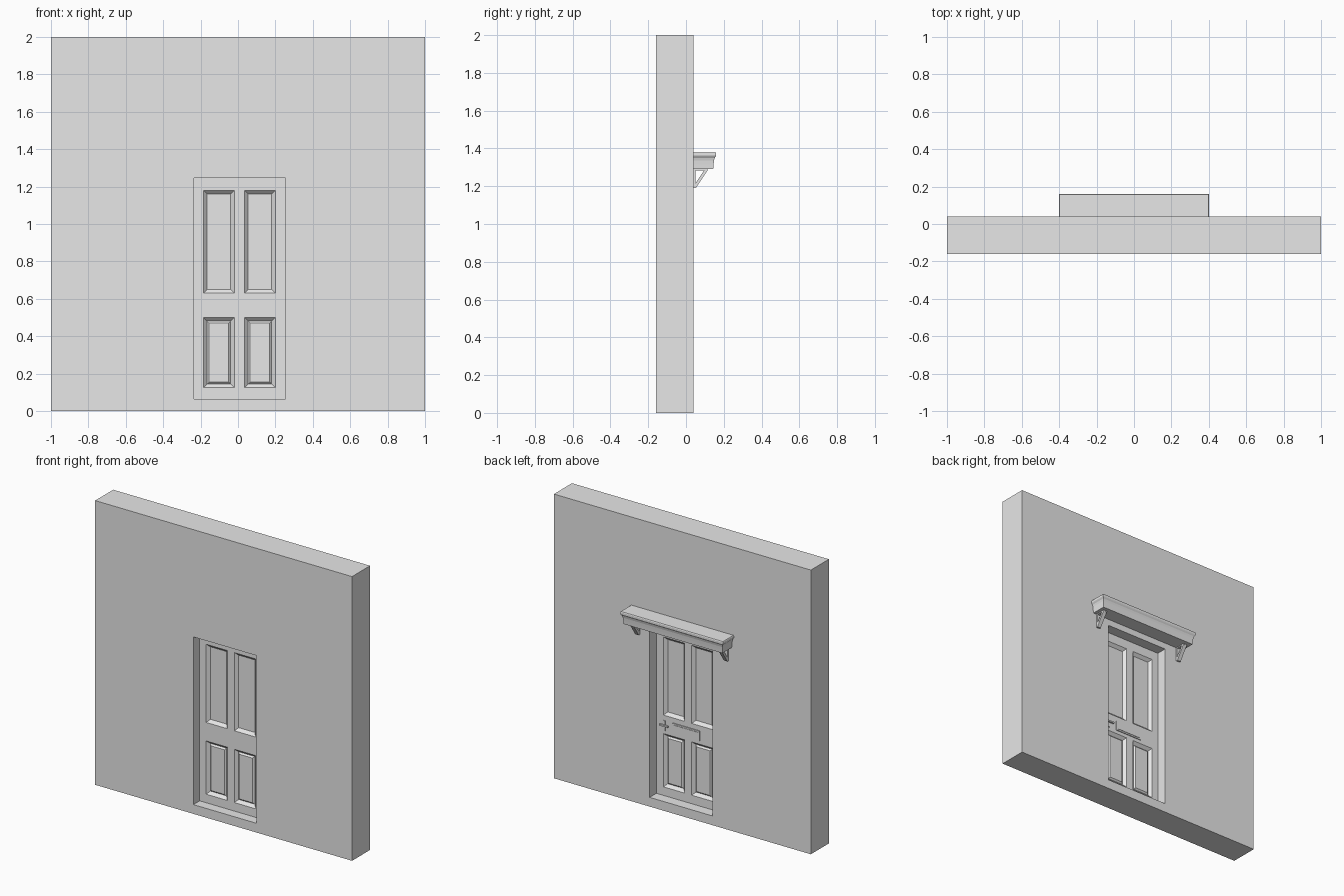
import bpy, bmesh
from mathutils import Vector

cube = bpy.data.objects.get("Cube")
if cube:
    bpy.data.objects.remove(cube, do_unlink=True)

grey = bpy.data.materials.new("plain_grey")
grey.use_nodes = True
grey.diffuse_color = (0.8, 0.8, 0.8, 1)
grey.node_tree.nodes["Principled BSDF"].inputs["Base Color"].default_value = (0.8, 0.8, 0.8, 1)


def finish(name, bm):
    """Turn a bmesh into a named, coloured object."""
    bmesh.ops.recalc_face_normals(bm, faces=bm.faces[:])
    mesh = bpy.data.meshes.new(name)
    bm.to_mesh(mesh)
    bm.free()
    mesh.materials.append(grey)
    obj = bpy.data.objects.new(name, mesh)
    bpy.context.collection.objects.link(obj)
    return obj


def grid_slab(xs, zs, y0, y1, holes=()):
    """Slab made of grid cells between two depths, leaving out the hole cells."""
    bm = bmesh.new()
    pts = [[bm.verts.new((x, y0, z)) for z in zs] for x in xs]
    for i in range(len(xs) - 1):
        for j in range(len(zs) - 1):
            if (i, j) not in holes:
                bm.faces.new((pts[i][j], pts[i + 1][j], pts[i + 1][j + 1], pts[i][j + 1]))
    res = bmesh.ops.extrude_face_region(bm, geom=bm.faces[:], use_keep_orig=True)
    for v in res["geom"]:
        if isinstance(v, bmesh.types.BMVert):
            v.co.y = y1
    bmesh.ops.recalc_face_normals(bm, faces=bm.faces[:])
    return bm


def box(name, x0, x1, y0, y1, z0, z1):
    return finish(name, grid_slab([x0, x1], [z0, z1], y0, y1))


def prism(name, outline, x0, x1):
    """Extrude a (y, z) outline along x."""
    bm = bmesh.new()
    a = [bm.verts.new((x0, y, z)) for y, z in outline]
    b = [bm.verts.new((x1, y, z)) for y, z in outline]
    bm.faces.new(a)
    bm.faces.new(b)
    for i in range(len(a)):
        k = (i + 1) % len(a)
        bm.faces.new((a[i], a[k], b[k], b[i]))
    return finish(name, bm)


LEFT, RIGHT, SILL, HEAD = -0.235, 0.255, 0.065, 1.245
DOOR_FRONT, DOOR_BACK = -0.09, -0.035

# Wall with the doorway
finish("wall", grid_slab([-1, LEFT, RIGHT, 1], [0, SILL, HEAD, 2], -0.16, 0.04, holes={(1, 1)}))

# Door with four sunk panels on both sides; the lower ones have raised fields
door = grid_slab([LEFT, -0.185, -0.02, 0.035, 0.2, RIGHT],
                 [SILL, 0.125, 0.5, 0.63, 1.18, HEAD], DOOR_FRONT, DOOR_BACK)


def is_panel(face):
    c = face.calc_center_median()
    in_column = 0.06 < abs(c.x - 0.01) < 0.16
    in_row = 0.2 < c.z < 0.45 or 0.7 < c.z < 1.1
    return abs(face.normal.y) > 0.9 and in_column and in_row


panels = [f for f in door.faces if is_panel(f)]
bmesh.ops.inset_individual(door, faces=panels, thickness=0.028, depth=-0.02)
lower = [f for f in panels if f.calc_center_median().z < 0.6]
bmesh.ops.inset_individual(door, faces=lower, thickness=0.015, depth=0.01)
finish("door", door)

# Letter plate and flap
box("letter_plate", -0.085, 0.125, DOOR_BACK, DOOR_BACK + 0.006, 0.525, 0.595)
box("letter_flap", -0.075, 0.115, DOOR_BACK, DOOR_BACK + 0.009, 0.535, 0.585)

# Handle
box("handle_plate", 0.183, 0.197, DOOR_BACK, DOOR_BACK + 0.006, 0.525, 0.595)
box("handle_lever", 0.155, 0.222, DOOR_BACK + 0.006, DOOR_BACK + 0.018, 0.558, 0.568)

# Canopy: moulding that returns around both ends, as (overhang, height)
canopy = bmesh.new()
profile = [(0, 1.29), (0.002, 1.315), (0.004, 1.335), (0.008, 1.35),
           (0.013, 1.357), (0.016, 1.362), (0.016, 1.375), (0.013, 1.38)]
rings = []
for out, z in profile:
    x, y = 0.384 + out, 0.144 + out
    rings.append([canopy.verts.new(p) for p in
                  ((-x, 0.04, z), (x, 0.04, z), (x, y, z), (-x, y, z))])
for low, high in zip(rings, rings[1:]):
    for i in range(4):
        k = (i + 1) % 4
        canopy.faces.new((low[i], low[k], high[k], high[i]))
canopy.faces.new(rings[0])
canopy.faces.new(rings[-1])
finish("canopy", canopy)

# Brackets: back plate, top rail and diagonal brace
for side, cx in (("left", 0.345), ("right", -0.345)):
    x0, x1 = cx - 0.014, cx + 0.014
    box(side + "_bracket_plate", x0, x1, 0.04, 0.05, 1.19, 1.29)
    box(side + "_bracket_rail", x0, x1, 0.05, 0.115, 1.283, 1.29)
    prism(side + "_bracket_brace",
          [(0.045, 1.19), (0.052, 1.19), (0.114, 1.283), (0.095, 1.283), (0.045, 1.208)], x0, x1)
